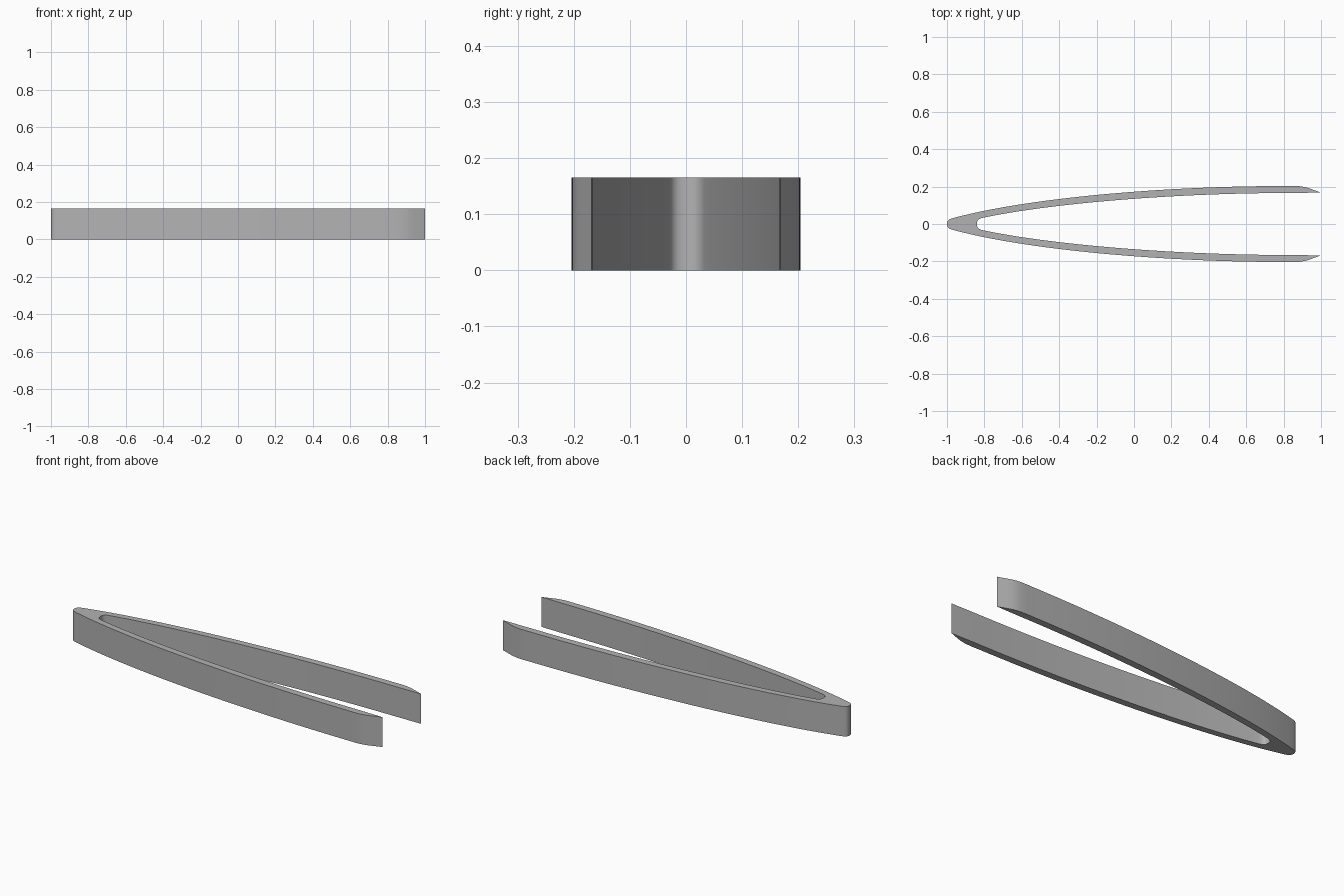
import bpy
import bmesh
from mathutils import Vector
from mathutils.geometry import interpolate_bezier

cube = bpy.data.objects.get("Cube")
if cube:
    bpy.data.objects.remove(cube, do_unlink=True)

HEIGHT = 0.165


def bezier(a, b, c, d, steps):
    return [p.to_2d() for p in interpolate_bezier(*(Vector((*q, 0)) for q in (a, b, c, d)), steps)]


def mirrored(points):
    return [Vector((p.x, -p.y)) for p in reversed(points)]


# Plan outline of one arm, from the closed end to the pointed tip
outer = bezier((-1, 0), (-1, 0.018), (-0.99, 0.026), (-0.97, 0.031), 7)
outer += bezier((-0.97, 0.031), (-0.55, 0.145), (0.2, 0.203), (0.8, 0.203), 28)[1:]
outer += bezier((0.8, 0.203), (0.91, 0.206), (0.91, 0.2), (1, 0.168), 12)[1:]
inner = bezier((-0.84, 0), (-0.84, 0.018), (-0.835, 0.027), (-0.81, 0.033), 7)
inner += bezier((-0.81, 0.033), (-0.42, 0.115), (0.25, 0.166), (0.85, 0.166), 28)[1:]

# Closed loop: left arm outside and inside, then the mirrored right arm
outline = outer + inner[::-1] + mirrored(inner[1:])[::-1] + mirrored(outer[1:])

# Extrude the outline into a solid
bm = bmesh.new()
base = bm.faces.new([bm.verts.new((p.x, p.y, 0)) for p in outline])
top = bmesh.ops.extrude_face_region(bm, geom=[base], use_keep_orig=True)
bmesh.ops.translate(bm, vec=(0, 0, HEIGHT),
                    verts=[v for v in top["geom"] if isinstance(v, bmesh.types.BMVert)])
bmesh.ops.recalc_face_normals(bm, faces=bm.faces)
bmesh.ops.triangulate(bm, faces=[f for f in bm.faces if len(f.verts) > 4])
mesh = bpy.data.meshes.new("tweezers_body")
bm.to_mesh(mesh)
bm.free()
body = bpy.data.objects.new("tweezers_body", mesh)
bpy.context.collection.objects.link(body)

# Plain grey metal
grey = bpy.data.materials.new("plain_grey")
grey.use_nodes = True
colour = (0.45, 0.45, 0.45, 1)
grey.diffuse_color = colour
grey.node_tree.nodes["Principled BSDF"].inputs["Base Color"].default_value = colour
mesh.materials.append(grey)

# Smooth curved walls with crisp rims
bpy.context.view_layer.objects.active = body
body.select_set(True)
bpy.ops.object.shade_smooth_by_angle(angle=0.52)
